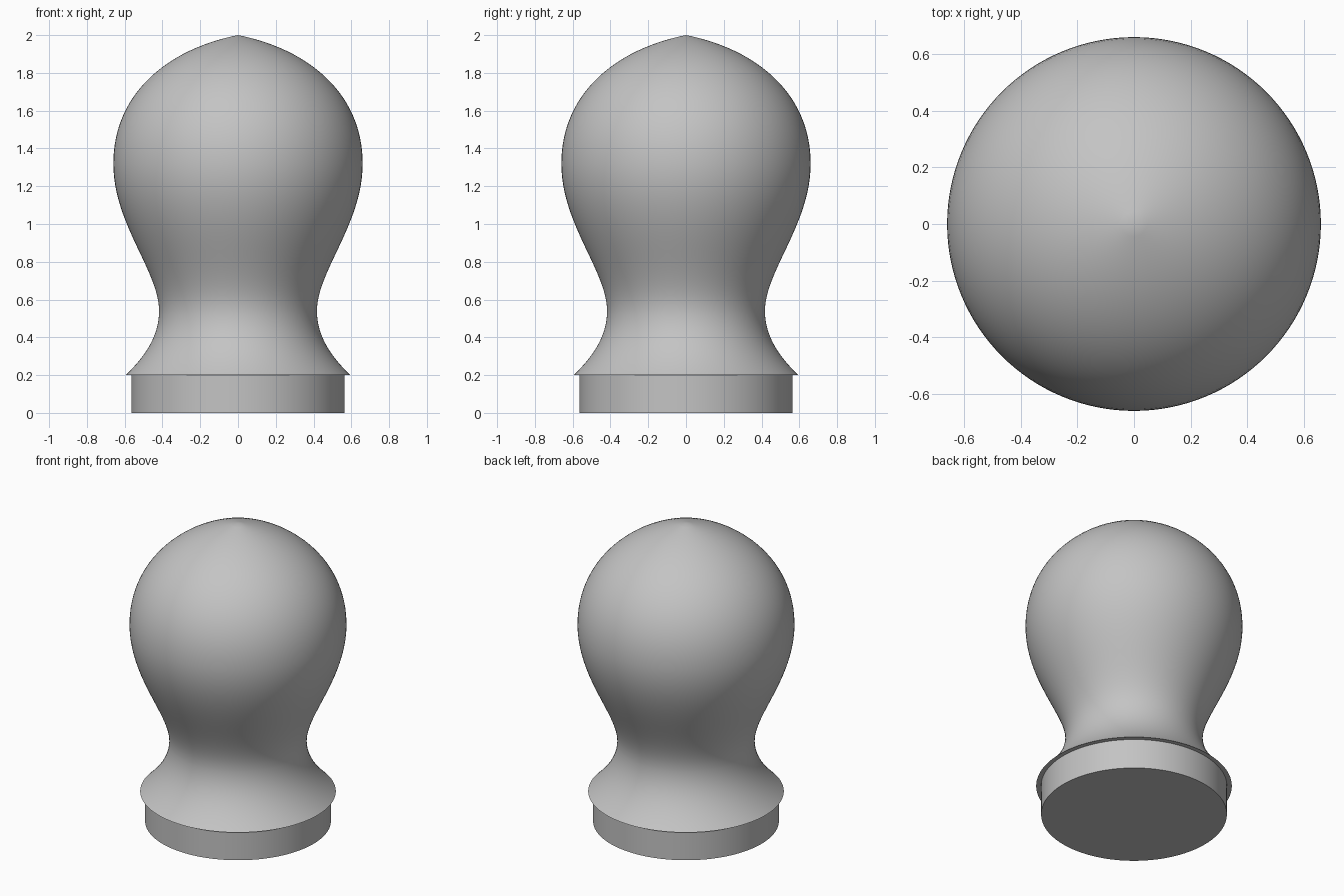
import bpy
import bmesh
from math import radians
from mathutils import Vector
from mathutils.geometry import interpolate_bezier

cube = bpy.data.objects.get("Cube")
if cube:
    bpy.data.objects.remove(cube, do_unlink=True)

# Plain grey finish
GREY = (0.55, 0.55, 0.55, 1)
grey = bpy.data.materials.new("plain_grey")
grey.use_nodes = True
grey.diffuse_color = GREY
shader = next(n for n in grey.node_tree.nodes if n.type == "BSDF_PRINCIPLED")
shader.inputs["Base Color"].default_value = GREY


def lathe(name, profile, sides=128):
    """Spin a radius/height profile, from axis to axis, about the z axis."""
    bm = bmesh.new()
    verts = [bm.verts.new((r, 0, z)) for r, z in profile]
    edges = [bm.edges.new(pair) for pair in zip(verts, verts[1:])]
    bmesh.ops.spin(bm, geom=verts + edges, cent=(0, 0, 0), axis=(0, 0, 1),
                   angle=radians(360), steps=sides)
    bmesh.ops.remove_doubles(bm, verts=bm.verts, dist=0.0001)
    bmesh.ops.recalc_face_normals(bm, faces=bm.faces)
    mesh = bpy.data.meshes.new(name)
    bm.to_mesh(mesh)
    bm.free()
    mesh.materials.append(grey)
    obj = bpy.data.objects.new(name, mesh)
    bpy.context.collection.objects.link(obj)
    bpy.ops.object.select_all(action="DESELECT")
    obj.select_set(True)
    bpy.context.view_layer.objects.active = obj
    bpy.ops.object.shade_smooth_by_angle(angle=radians(30))
    return obj


# Knob: flared skirt, narrow neck, and bulb rising to a soft point
curves = [
    [(0.595, 0.2), (0.49, 0.3), (0.418, 0.41), (0.418, 0.54)],
    [(0.418, 0.54), (0.418, 0.75), (0.66, 1.0), (0.66, 1.32)],
    [(0.66, 1.32), (0.66, 1.70), (0.36, 1.93), (0, 2)],
]
knob_profile = [(0, 0.2)]
for curve in curves:
    points = interpolate_bezier(*[Vector((r, z, 0)) for r, z in curve], 25)
    knob_profile += [(p.x, p.y) for p in points]
# Drop the repeated joints between curves
knob_profile = list(dict.fromkeys(knob_profile))
lathe("knob", knob_profile)

# Base: short plain disc under the skirt
lathe("base", [(0, 0), (0.565, 0), (0.565, 0.2), (0, 0.2)])
